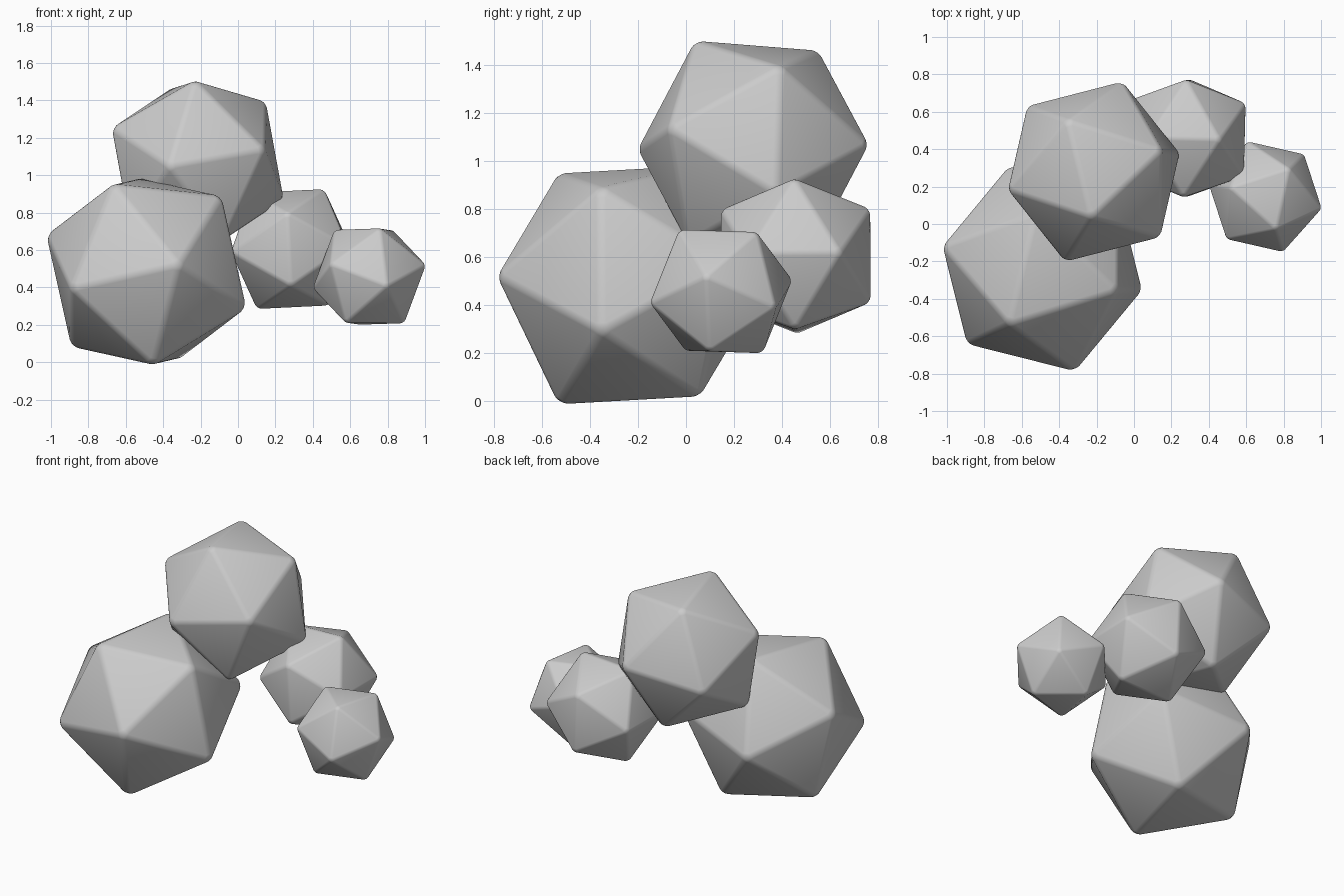
import bpy
import bmesh
from mathutils import Vector, Matrix

cube = bpy.data.objects.get("Cube")
if cube:
    bpy.data.objects.remove(cube, do_unlink=True)

# Plain grey stone
stone = bpy.data.materials.new("grey_stone")
stone.use_nodes = True
GREY = (0.6, 0.6, 0.6, 1.0)
stone.diffuse_color = GREY
shader = next(n for n in stone.node_tree.nodes if n.type == "BSDF_PRINCIPLED")
shader.inputs["Base Color"].default_value = GREY
shader.inputs["Roughness"].default_value = 0.8

PHI = (1 + 5 ** 0.5) / 2


def make_rock(name, centre, radius, corner_a, corner_b):
    """Icosahedron turned so two neighbouring corners point along a and b."""
    a = Vector(corner_a).normalized()
    b = Vector(corner_b).normalized()
    z = (a + b).normalized()
    y = (a - b).normalized()
    x = y.cross(z)
    turn = Matrix((x, y, z)).transposed()
    size = radius * 1.032  # allows for the rounded corners

    bm = bmesh.new()
    for axis in range(3):
        for s in (-1, 1):
            for t in (-PHI, PHI):
                p = Vector((0, 0, 0))
                p[(axis + 1) % 3] = s
                p[(axis + 2) % 3] = t
                bm.verts.new(turn @ p.normalized() * size)
    bmesh.ops.convex_hull(bm, input=bm.verts[:])
    bmesh.ops.recalc_face_normals(bm, faces=bm.faces[:])
    for face in bm.faces:
        face.smooth = True

    mesh = bpy.data.meshes.new(name)
    bm.to_mesh(mesh)
    bm.free()
    mesh.materials.append(stone)
    rock = bpy.data.objects.new(name, mesh)
    rock.location = centre
    bpy.context.collection.objects.link(rock)

    # Softened edges, smooth shaded
    bevel = rock.modifiers.new("soft_edges", "BEVEL")
    bevel.width = radius * 0.04
    bevel.segments = 3
    bevel.limit_method = "NONE"
    return rock


# Cluster of four rocks, largest to smallest
make_rock("large_rock", (-0.49, -0.237, 0.485), 0.565,
          (0.516, -0.113, -0.19), (0.381, -0.113, 0.385))
make_rock("upper_rock", (-0.215, 0.28, 1.06), 0.493,
          (0.434, 0.109, -0.189), (0.335, -0.354, 0.085))
make_rock("middle_rock", (0.281, 0.458, 0.605), 0.358,
          (0.16, -0.012, 0.308), (0.31, 0.185, 0.005))
make_rock("small_rock", (0.702, 0.146, 0.458), 0.307,
          (0.297, -0.045, 0.065), (0.075, -0.287, -0.052))
